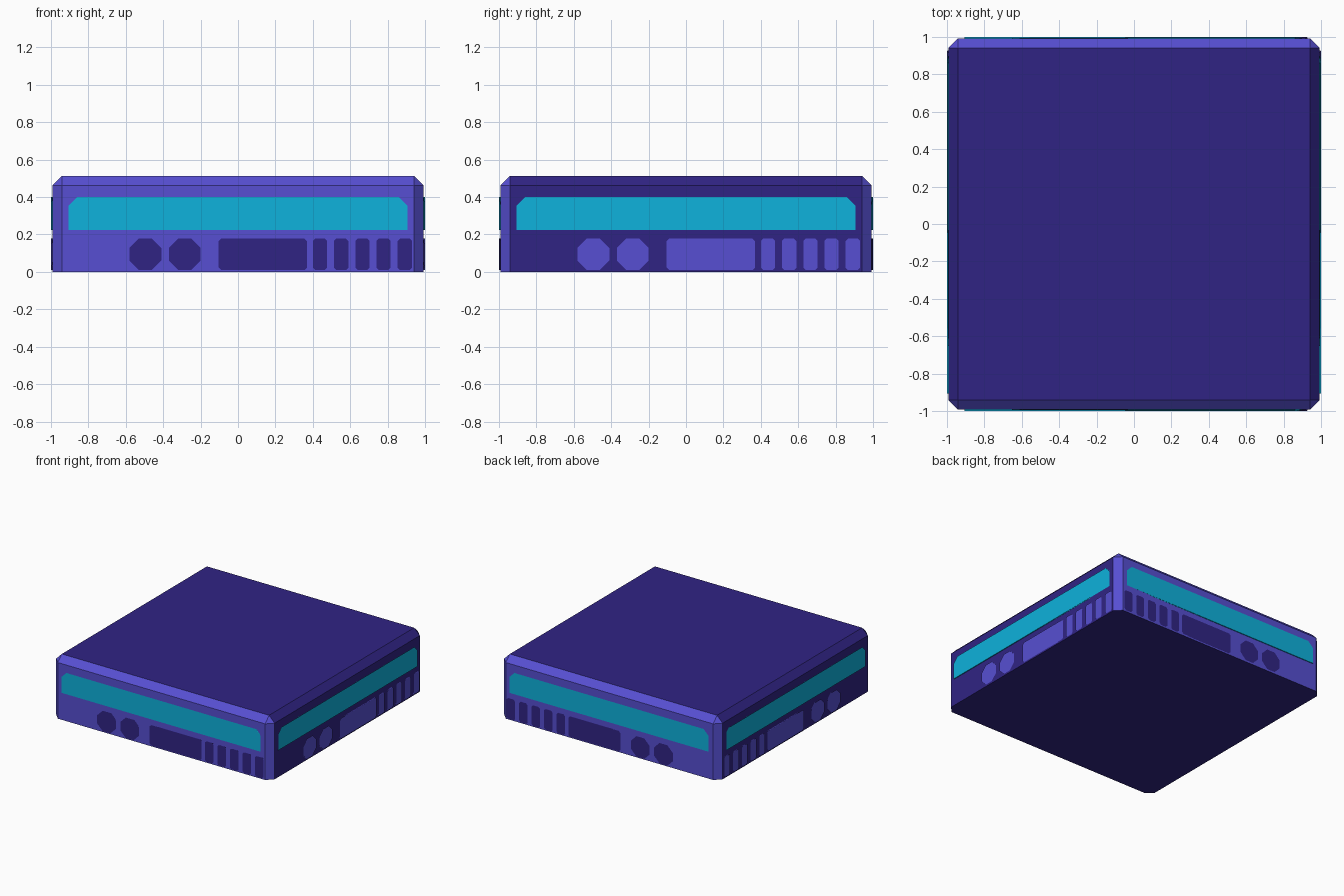
import bpy, bmesh

if "Cube" in bpy.data.objects:
    bpy.data.objects.remove(bpy.data.objects["Cube"])

HALF, HEIGHT, BEVEL = 0.993, 0.512, 0.051   # body half width, height, chamfer
FACE = 1.0                                  # outer plane of the plates


def srgb(c):
    c /= 255
    return c / 12.92 if c <= 0.04045 else ((c + 0.055) / 1.055) ** 2.4


def material(name, r, g, b):
    m = bpy.data.materials.new(name)
    m.diffuse_color = (srgb(r), srgb(g), srgb(b), 1)
    m.use_nodes = True
    m.node_tree.nodes["Principled BSDF"].inputs["Base Color"].default_value = m.diffuse_color
    return m


light = material("light_indigo", 87, 79, 210)
dark = material("dark_indigo", 48, 36, 132)
cyan = material("cyan_glass", 14, 178, 220)


def add_object(name, bm, *mats):
    mesh = bpy.data.meshes.new(name)
    bmesh.ops.recalc_face_normals(bm, faces=bm.faces)
    bm.to_mesh(mesh)
    bm.free()
    for m in mats:
        mesh.materials.append(m)
    ob = bpy.data.objects.new(name, mesh)
    bpy.context.collection.objects.link(ob)
    return ob


# Body: box chamfered everywhere except around its base
bm = bmesh.new()
bmesh.ops.create_cube(bm, size=1)
for v in bm.verts:
    v.co = (v.co.x * 2 * HALF, v.co.y * 2 * HALF, (v.co.z + 0.5) * HEIGHT)
edges = [e for e in bm.edges if max(v.co.z for v in e.verts) > 0.1]
bmesh.ops.bevel(bm, geom=edges, offset=BEVEL, segments=1, affect='EDGES')
bm.normal_update()
for f in bm.faces:                       # front, back and corners are light
    f.material_index = 0 if abs(f.normal.y) > 0.3 else 1
add_object("body", bm, light, dark)

# Each side maps (along, up, outward) to x, y, z
SIDES = {
    "front": (lambda u, w, d: (u, -d, w), dark),
    "back": (lambda u, w, d: (u, d, w), dark),
    "right": (lambda u, w, d: (d, u, w), light),
    "left": (lambda u, w, d: (-d, u, w), light),
}


def plate(name, place, mat, u0, u1, w0, w1, top, bottom):
    """Thin rectangle with its top and bottom corners cut off."""
    t, b = top, bottom
    outline = [(u0 + b, w0), (u1 - b, w0), (u1, w0 + b), (u1, w1 - t),
               (u1 - t, w1), (u0 + t, w1), (u0, w1 - t), (u0, w0 + b)]
    bm = bmesh.new()
    face = bm.faces.new([bm.verts.new(place(u, w, FACE)) for u, w in outline])
    ext = bmesh.ops.extrude_face_region(bm, geom=[face], use_keep_orig=True)
    inner = [g for g in ext["geom"] if isinstance(g, bmesh.types.BMVert)]
    for v, (u, w) in zip(face.verts, outline):
        v.co = place(u, w, FACE)
    shift = [a - c for a, c in zip(place(0, 0, HALF - 0.001), place(0, 0, FACE))]
    bmesh.ops.translate(bm, verts=inner, vec=shift)
    bmesh.ops.remove_doubles(bm, verts=bm.verts, dist=1e-5)
    add_object(name, bm, mat)


for side, (place, mat) in SIDES.items():
    # Long window band
    plate(side + "_window", place, cyan, -0.905, 0.905, 0.225, 0.40, 0.045, 0)
    # Two octagonal ports
    for i, u in enumerate((-0.58, -0.37)):
        plate(f"{side}_port_{i + 1}", place, mat, u, u + 0.17, 0.01, 0.178, 0.05, 0.05)
    # Wide panel
    plate(side + "_panel", place, mat, -0.103, 0.37, 0.01, 0.178, 0.014, 0.014)
    # Row of five vents
    for i in range(5):
        u = 0.40 + i * 0.1135
        plate(f"{side}_vent_{i + 1}", place, mat, u, u + 0.076, 0.01, 0.178, 0.012, 0.012)
